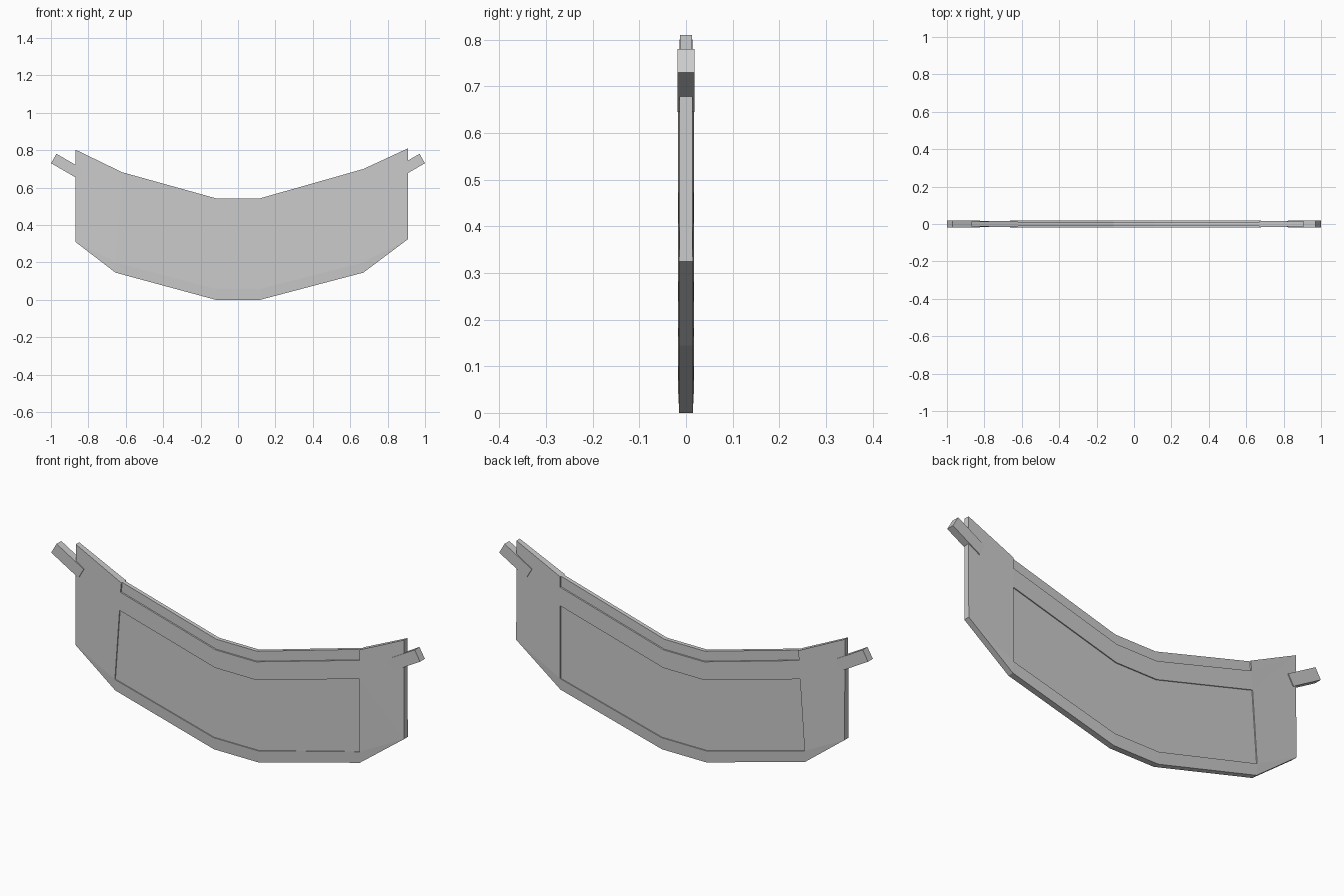
import bpy, bmesh, math

if "Cube" in bpy.data.objects:
    bpy.data.objects.remove(bpy.data.objects["Cube"])

# Profile lines across the plate (x, z), left to right
BOTTOM = [(-.655, .145), (-.12, 0), (.12, 0), (.67, .145)]
PANEL_LOW = [(-.655, .2), (-.12, .058), (.12, .058), (.67, .2)]
PANEL_TOP = [(-.63, .545), (-.11, .402), (.11, .402), (.67, .557)]
STRIP_LOW = [(-.625, .635), (-.11, .491), (.11, .491), (.67, .648)]
TOP = [(-.62, .682), (-.11, .54), (.11, .54), (.67, .699)]
EARS = [((-.87, .31), (-.87, .803)), ((.91, .325), (.91, .81))]

# Half thicknesses
EDGE, FULL, PANEL, STRIP, TIP = .0145, .0175, .0125, .010, .013

bm = bmesh.new()


def face(pts):
    bm.faces.new([bm.verts.new(p) for p in pts])


def both(pts):
    """Face given as (x, z, depth), made on front and back."""
    for s in (-1, 1):
        face([(x, s * d, z) for x, z, d in pts])


def band(a, da, b, db):
    for i in range(len(a) - 1):
        both([(*a[i], da), (*a[i + 1], da), (*b[i + 1], db), (*b[i], db)])


def rim(a, b, da, db):
    """Wall joining front and back between two outline points."""
    face([(a[0], -da, a[1]), (b[0], -db, b[1]), (b[0], db, b[1]), (a[0], da, a[1])])


# Central body: lower frame, recessed panel, upper frame, recessed top strip
band(BOTTOM, EDGE, PANEL_LOW, FULL)
band(PANEL_LOW, PANEL, PANEL_TOP, PANEL)
band(PANEL_TOP, FULL, STRIP_LOW, FULL)
band(STRIP_LOW, STRIP, TOP, STRIP)

# Recess walls
band(PANEL_LOW, FULL, PANEL_LOW, PANEL)
band(PANEL_TOP, PANEL, PANEL_TOP, FULL)
band(STRIP_LOW, FULL, STRIP_LOW, STRIP)
for i in (0, -1):
    band([PANEL_LOW[i], PANEL_TOP[i]], FULL, [PANEL_LOW[i], PANEL_TOP[i]], PANEL)
    band([STRIP_LOW[i], TOP[i]], FULL, [STRIP_LOW[i], TOP[i]], STRIP)

# Bottom and top rims
for i in range(3):
    rim(BOTTOM[i], BOTTOM[i + 1], EDGE, EDGE)
    rim(TOP[i], TOP[i + 1], STRIP, STRIP)

# Side ears
for i, (low, high) in zip((0, -1), EARS):
    lo, hi = (*low, EDGE), (*high, TIP)
    inner = [(*BOTTOM[i], EDGE)] + [(*row[i], FULL) for row in (PANEL_LOW, PANEL_TOP, STRIP_LOW, TOP)]
    both([lo, inner[0], inner[1]])
    both([lo, inner[1], inner[2]])
    both([lo, inner[2], hi])
    both([hi, inner[2], inner[3]])
    both([hi, inner[3], inner[4]])
    rim(low, BOTTOM[i], EDGE, EDGE)
    rim(low, high, EDGE, TIP)
    rim(high, TOP[i], TIP, FULL)

bmesh.ops.remove_doubles(bm, verts=bm.verts, dist=1e-5)
bmesh.ops.recalc_face_normals(bm, faces=bm.faces)
mesh = bpy.data.meshes.new("curved_plate")
bm.to_mesh(mesh)
bm.free()
plate = bpy.data.objects.new("curved_plate", mesh)
bpy.context.collection.objects.link(plate)

# Slanted pegs at both ends
LENGTH, WIDTH, TILT = .17, .058, math.radians(30)
for side, name in ((-1, "left_peg"), (1, "right_peg")):
    x = .985 - LENGTH / 2 * math.cos(TILT)
    z = .755 - LENGTH / 2 * math.sin(TILT)
    bpy.ops.mesh.primitive_cube_add(size=1, location=(side * x, 0, z),
                                    rotation=(0, -side * TILT, 0))
    peg = bpy.context.object
    peg.name = name
    peg.scale = (LENGTH, .037, WIDTH)
